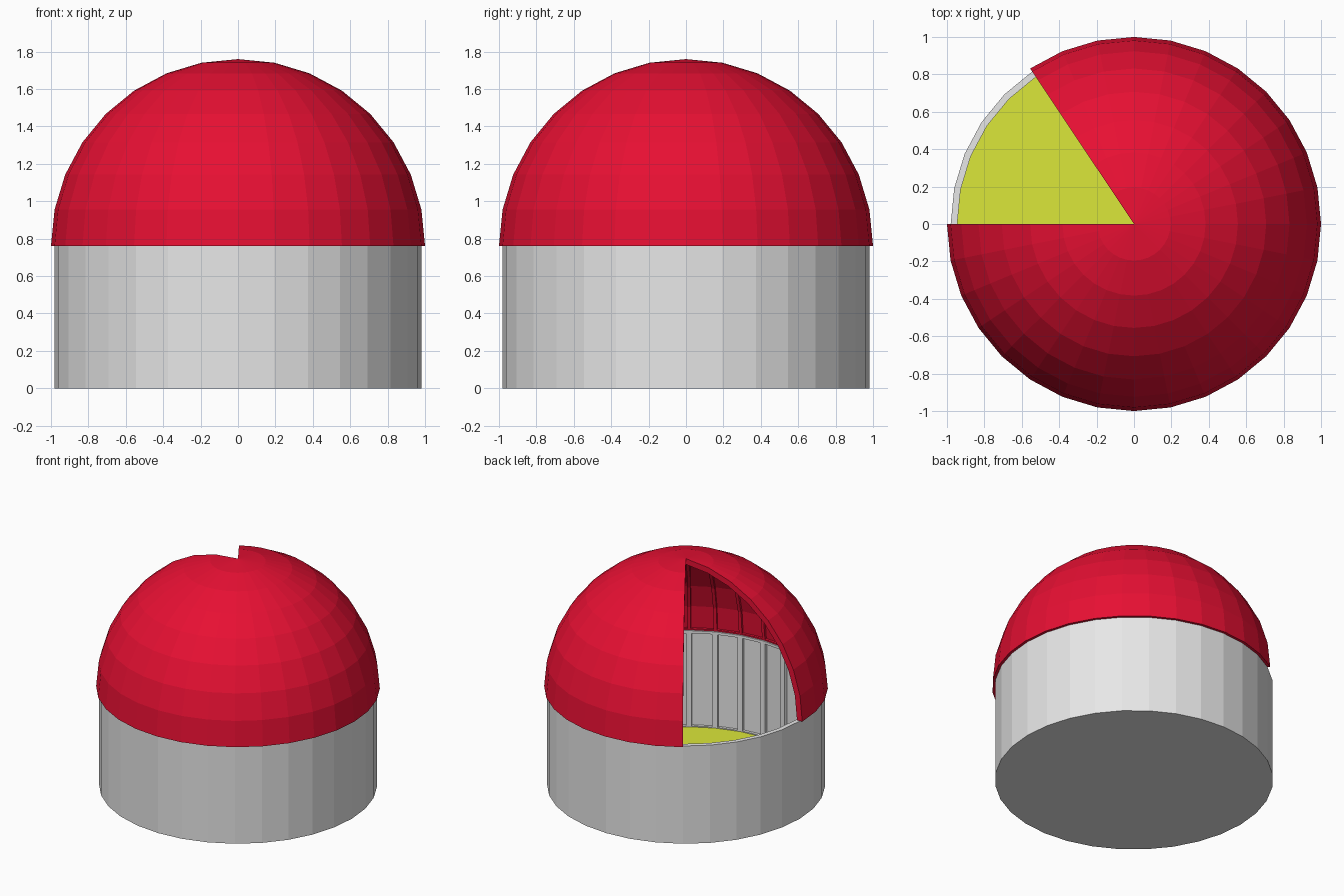
import bpy, bmesh, math

if "Cube" in bpy.data.objects:
    bpy.data.objects.remove(bpy.data.objects["Cube"])

N = 32          # sides around
RINGS = 8       # dome rings
BASE_Z = 0.76   # top of the wall, bottom of the dome


def material(name, rgb):
    m = bpy.data.materials.new(name)
    m.diffuse_color = (*rgb, 1)
    m.use_nodes = True
    m.node_tree.nodes["Principled BSDF"].inputs["Base Color"].default_value = m.diffuse_color
    return m


RED = material("dome red", (0.8, 0.005, 0.033))
GREY = material("wall grey", (0.8, 0.8, 0.8))
YELLOW = material("floor yellow", (0.71, 0.8, 0.042))


def finish(bm, name, mat):
    mesh = bpy.data.meshes.new(name)
    bm.to_mesh(mesh)
    bm.free()
    mesh.materials.append(mat)
    ob = bpy.data.objects.new(name, mesh)
    bpy.context.collection.objects.link(ob)
    return ob


def polar(r, i, z):
    a = math.tau * i / N
    return (r * math.cos(a), r * math.sin(a), z)


def revolve(name, profile, mat, first, count, panel_rows, inset, depth):
    """Sweep a closed (r, z) profile over some sides, then recess inner panels."""
    bm = bmesh.new()
    full = count == N
    cols = [[bm.verts.new(polar(r, first + i, z)) for r, z in profile]
            for i in range(count if full else count + 1)]
    panels = []
    P = len(profile)
    for i in range(count):
        a, b = cols[i], cols[(i + 1) % len(cols)]
        column = []
        for j in range(P):
            k = (j + 1) % P
            if profile[j][0] < 1e-5 and profile[k][0] < 1e-5:
                continue
            f = bm.faces.new((a[j], b[j], b[k], a[k]))
            if j in panel_rows:
                column.append(f)
        panels.append(column)
    if not full:                                   # cut edges of the opening
        bm.faces.new(cols[0])
        bm.faces.new(cols[-1][::-1])
    # panel faces stay valid through the weld because no pole row is a panel
    bmesh.ops.remove_doubles(bm, verts=bm.verts[:], dist=1e-5)
    bmesh.ops.recalc_face_normals(bm, faces=bm.faces[:])
    for column in panels:
        bmesh.ops.inset_region(bm, faces=column, thickness=inset, depth=0,
                               use_even_offset=True)
        bmesh.ops.inset_region(bm, faces=column, thickness=0.0005, depth=-depth,
                               use_even_offset=True)
    return finish(bm, name, mat)


# Dome shell with a five-sided opening at the back left
def arc(r):
    return [(r * math.cos(math.pi / 2 * k / RINGS),
             BASE_Z + r * math.sin(math.pi / 2 * k / RINGS)) for k in range(RINGS + 1)]


dome_profile = arc(1.0) + arc(0.955)[::-1]
inner_rows = range(RINGS + 3, 2 * RINGS + 1)
revolve("dome", dome_profile, RED, 16, N - 5, inner_rows, 0.012, 0.015)

# Round wall with recessed panels inside
wall_profile = [(0.98, 0), (0.98, BASE_Z), (0.945, BASE_Z), (0.945, 0)]
revolve("wall", wall_profile, GREY, 0, N, [2], 0.02, 0.02)


# Underside and floor discs
def disc(name, r, z, mat, up):
    bm = bmesh.new()
    vs = [bm.verts.new(polar(r, i, z)) for i in range(N)]
    bm.faces.new(vs if up else vs[::-1])
    return finish(bm, name, mat)


disc("underside", 0.98, 0.0, GREY, False)
disc("floor", 0.945, 0.012, YELLOW, True)
